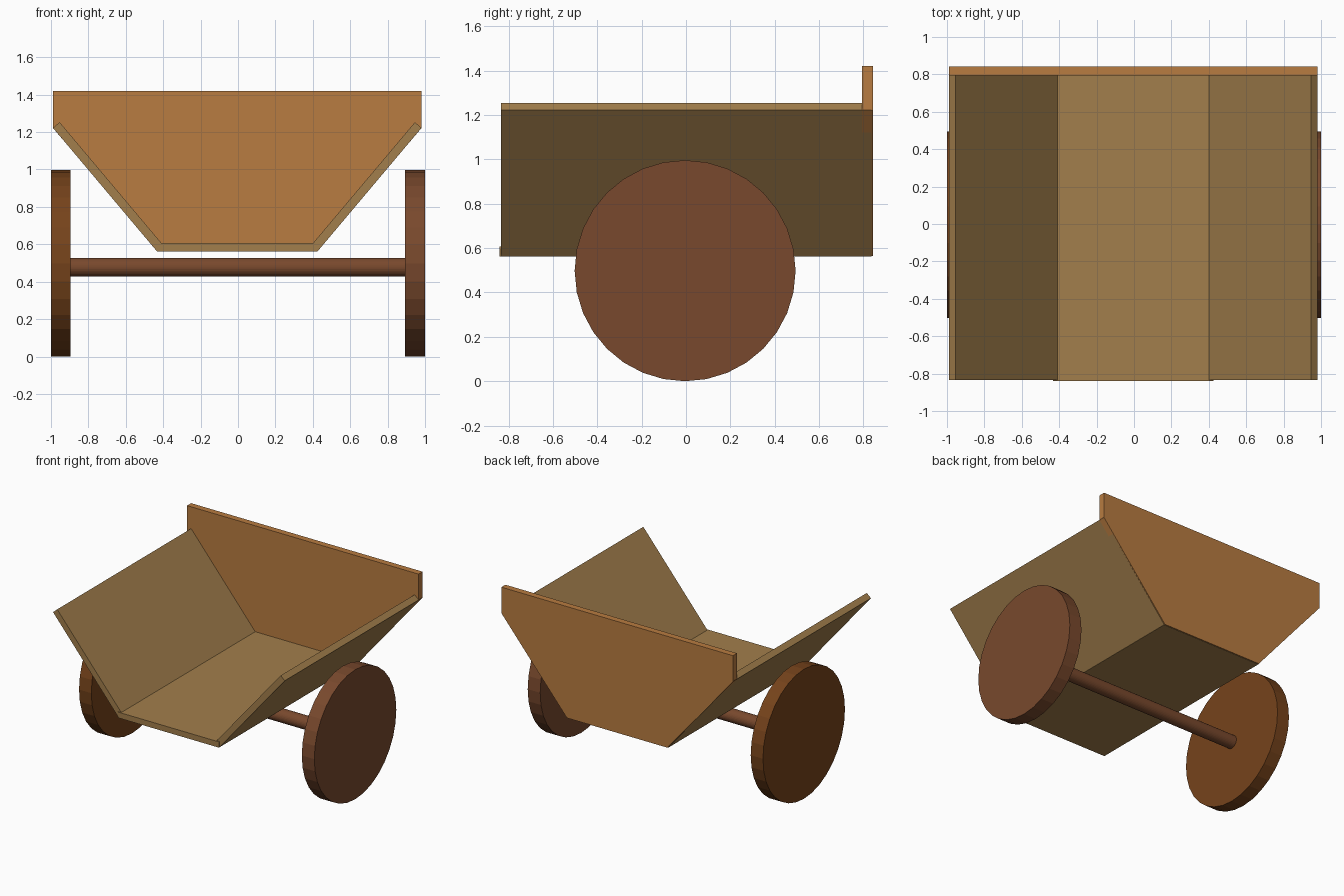
import bpy
import bmesh
from math import pi

if "Cube" in bpy.data.objects:
    bpy.data.objects.remove(bpy.data.objects["Cube"])

CX = -0.004  # cart body sits very slightly off centre


def material(name, rgb):
    m = bpy.data.materials.new(name)
    m.diffuse_color = (*rgb, 1)
    m.use_nodes = True
    m.node_tree.nodes["Principled BSDF"].inputs["Base Color"].default_value = m.diffuse_color
    return m


plank = material("plank_wood", (0.36, 0.21, 0.072))
panel = material("panel_wood", (0.48, 0.20, 0.052))
brown = material("axle_wood", (0.19, 0.066, 0.026))
amber = material("wheel_wood", (0.18, 0.056, 0.011))


def extrude_xz(name, profile, y0, y1, mat):
    """Board made by extruding an x-z profile from y0 to y1."""
    bm = bmesh.new()
    face = bm.faces.new([bm.verts.new((x + CX, y0, z)) for x, z in profile])
    geo = bmesh.ops.extrude_face_region(bm, geom=[face])["geom"]
    moved = [v for v in geo if isinstance(v, bmesh.types.BMVert)]
    bmesh.ops.translate(bm, verts=moved, vec=(0, y1 - y0, 0))
    bmesh.ops.recalc_face_normals(bm, faces=bm.faces[:])
    me = bpy.data.meshes.new(name)
    bm.to_mesh(me)
    bm.free()
    ob = bpy.data.objects.new(name, me)
    bpy.context.collection.objects.link(ob)
    me.materials.append(mat)


def rod(name, x0, x1, y, z, radius, mat):
    """Flat-shaded cylinder lying along x."""
    bpy.ops.mesh.primitive_cylinder_add(
        vertices=32, radius=radius, depth=x1 - x0,
        location=((x0 + x1) / 2, y, z), rotation=(0, pi / 2, 0))
    ob = bpy.context.object
    ob.name = name
    ob.data.materials.append(mat)


# Cart floor
extrude_xz("floor_board", [(-0.43, 0.562), (0.43, 0.562), (0.43, 0.606), (-0.43, 0.606)],
           -0.84, 0.835, plank)

# Sloping side boards, mirrored
for side, label in ((-1, "left"), (1, "right")):
    outline = [(0.43, 0.563), (0.985, 1.222), (0.95, 1.253), (0.395, 0.594)]
    extrude_xz(label + "_side_board", [(side * x, z) for x, z in outline],
               -0.833, 0.836, plank)

# Back panel
half = [(0.427, 0.564), (0.984, 1.22), (0.984, 1.42)]
extrude_xz("back_panel", half + [(-x, z) for x, z in reversed(half)], 0.793, 0.842, panel)

# Wheels and axle
rod("left_wheel", -1.0, -0.896, -0.004, 0.498, 0.498, amber)
rod("right_wheel", 0.894, 1.0, -0.004, 0.498, 0.498, brown)
rod("axle", -0.896, 0.894, -0.004, 0.477, 0.05, brown)
